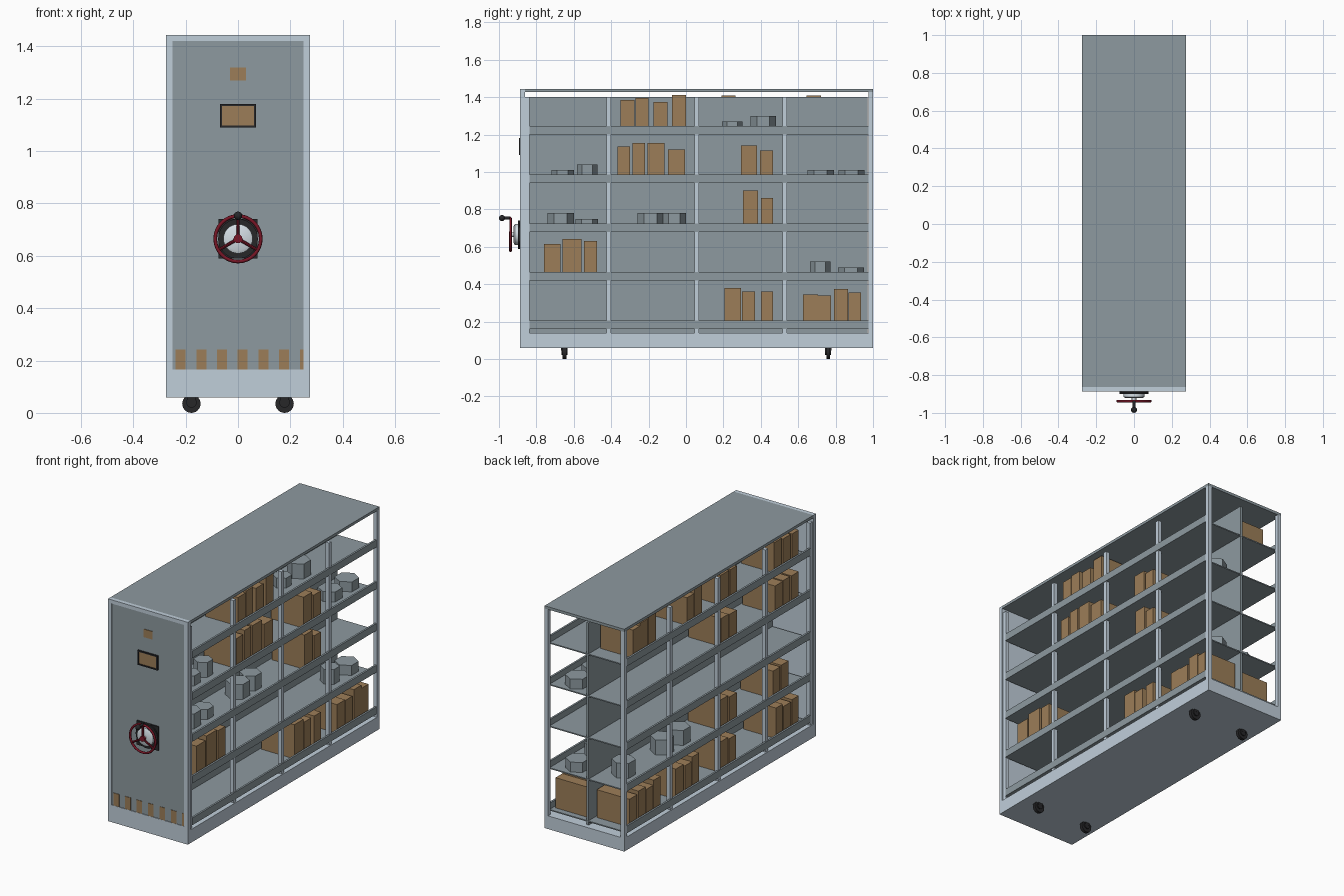
import bpy, bmesh, math, random
from mathutils import Matrix, Vector

if "Cube" in bpy.data.objects:
    bpy.data.objects.remove(bpy.data.objects["Cube"])

random.seed(4)


def material(name, rgb):
    m = bpy.data.materials.new(name)
    m.diffuse_color = (*rgb, 1)
    m.use_nodes = True
    m.node_tree.nodes["Principled BSDF"].inputs["Base Color"].default_value = m.diffuse_color
    return m


STEEL = material("light_steel", (0.53, 0.62, 0.70))
GREY = material("mid_grey", (0.268, 0.322, 0.35))
CARD = material("cardboard_brown", (0.335, 0.208, 0.098))
BLACK = material("black", (0.02, 0.02, 0.022))
RED = material("dark_red", (0.19, 0.008, 0.02))
SILVER = material("silver", (0.66, 0.73, 0.78))


def add_box(bm, x0, x1, y0, y1, z0, z1):
    mat = Matrix.Translation(((x0 + x1) / 2, (y0 + y1) / 2, (z0 + z1) / 2))
    mat = mat @ Matrix.Diagonal((x1 - x0, y1 - y0, z1 - z0, 1))
    bmesh.ops.create_cube(bm, size=1, matrix=mat)


def add_cyl(bm, centre, axis, r, depth, seg, r2=None):
    rot = Vector((0, 0, 1)).rotation_difference(Vector(axis)).to_matrix().to_4x4()
    bmesh.ops.create_cone(bm, cap_ends=True, segments=seg, radius1=r,
                          radius2=r if r2 is None else r2, depth=depth,
                          matrix=Matrix.Translation(centre) @ rot)


def finish(bm, name, mat, smooth=False):
    me = bpy.data.meshes.new(name)
    bm.to_mesh(me)
    bm.free()
    me.materials.append(mat)
    ob = bpy.data.objects.new(name, me)
    bpy.context.collection.objects.link(ob)
    if smooth:
        bpy.context.view_layer.objects.active = ob
        ob.select_set(True)
        bpy.ops.object.shade_smooth_by_angle(angle=math.radians(35))
        ob.select_set(False)
    return ob


def boxes(name, mat, dims):
    bm = bmesh.new()
    for d in dims:
        add_box(bm, *d)
    return finish(bm, name, mat)


def both(x0, x1, *rest):
    """The same block on the right and left side."""
    return [(x0, x1, *rest), (-x1, -x0, *rest)]


# Carcass: base, front end frame, rear posts and roof
FY = -0.887
TOP = 1.443
boxes("base", STEEL, [(-0.275, 0.275, FY, 1.0, 0.058, 0.14)])
boxes("front_frame", STEEL,
      both(0.25, 0.275, FY, -0.862, 0.14, TOP)
      + [(-0.25, 0.25, FY, -0.862, 1.42, TOP),
         (-0.25, 0.25, FY, -0.862, 0.14, 0.165),
         (-0.25, 0.25, -0.877, -0.862, 0.165, 1.42)])
boxes("front_panel", GREY, [(-0.25, 0.25, -0.883, -0.877, 0.165, 1.42)])
boxes("rear_posts", STEEL, both(0.25, 0.275, 0.975, 1.0, 0.14, 1.426))
boxes("roof", GREY, [(-0.275, 0.275, -0.862, 1.0, 1.426, TOP)])

# Racking: uprights, centre divider, shelves and edge beams
uprights = []
for y in (-0.85, -0.413, 0.057, 0.527):
    uprights += both(0.244, 0.268, y - 0.012, y + 0.012, 0.14, 1.40)
boxes("uprights", STEEL, uprights)
boxes("centre_divider", GREY, [(-0.008, 0.008, -0.84, 0.97, 0.14, 1.40)])
SHELF = [0.205, 0.465, 0.725, 0.985, 1.245]
FLOOR = [z - 0.038 for z in SHELF]
boxes("shelves", GREY, [(-0.26, 0.26, -0.84, 0.972, z - 0.007, z) for z in FLOOR])
beams = []
for z in SHELF:
    beams += both(0.26, 0.272, -0.838, 0.975, z - 0.045, z)
boxes("shelf_beams", GREY, beams)

# Boxes on the right side: per shelf, (front y, rear y, height above beam)
right = [
    [(.205, .295, .175), (.30, .37, .155), (.40, .465, .155), (.625, .705, .14),
     (.706, .775, .135), (.79, .865, .17), (.868, .935, .15)],
    [(-.76, -.67, .15), (-.66, -.56, .175), (-.545, -.475, .165)],
    [(.305, .385, .175), (.40, .465, .135)],
    [(-.365, -.30, .15), (-.285, -.22, .17), (-.205, -.115, .17), (-.095, -.005, .135),
     (.295, .38, .155), (.395, .465, .13)],
    [(-.35, -.275, .14), (-.27, -.20, .15), (-.175, -.10, .13), (-.075, 0, .165)],
]
stock = [(0.02, 0.245, a, b, f, z + h)
         for z, f, row in zip(SHELF, FLOOR, right) for a, b, h in row]
# Boxes on the left side: per shelf, (start y, number)
left = [[(.60, 4), (.22, 3), (-.14, 2), (-.76, 3)], [(-.15, 2), (-.66, 2)], [],
        [(-.15, 2), (-.76, 3)], [(.645, 3), (.19, 2), (-.15, 2), (-.76, 3)]]
for z, f, row in zip(SHELF, FLOOR, left):
    for y, n in row:
        for k in range(n):
            w = random.uniform(0.065, 0.08)
            h = 0.163 if k == 0 and y > 0 else random.uniform(0.13, 0.154)
            stock.append((-0.245, -0.02, y, y + w, f, z + h))
            y += w + random.uniform(0.003, 0.014)
boxes("storage_boxes", CARD, stock)

# Stacks of six-sided cans: (shelf, centre y, radius, side, number in stack)
bm = bmesh.new()
cans = [(4, .247, .055, 1, 2), (4, .413, .068, 1, 3),
        (3, -.66, .06, 1, 2), (3, -.528, .055, 1, 3), (3, .72, .07, 1, 2), (3, .885, .07, 1, 2),
        (2, -.67, .07, 1, 3), (2, -.53, .06, 1, 2), (2, -.19, .07, 1, 3), (2, -.062, .062, 1, 3),
        (1, .718, .055, 1, 3), (1, .883, .069, 1, 2),
        (1, .80, .068, -1, 3), (1, .42, .068, -1, 3), (1, .26, .068, -1, 3)]
for s, y, r, side, n in cans:
    for k in range(n):
        bmesh.ops.create_cone(
            bm, cap_ends=True, segments=6, radius1=r, radius2=r, depth=0.031,
            matrix=Matrix.Translation((side * 0.13, y, FLOOR[s] + 0.0155 + k * 0.031)))
finish(bm, "storage_cans", GREY)

# Painted stripes, small sign and label holder on the front
stripes = [(-0.238 + i * 0.079, min(-0.2 + i * 0.079, 0.25), -0.886, -0.882, 0.165, 0.243)
           for i in range(7)]
boxes("warning_stripes", CARD, stripes)
boxes("small_sign", CARD, [(-0.03, 0.03, -0.887, -0.882, 1.27, 1.32)])
boxes("label", CARD, [(-0.062, 0.062, -0.889, -0.882, 1.098, 1.172)])
boxes("label_frame", BLACK,
      both(0.061, 0.069, -0.893, -0.882, 1.09, 1.18)
      + [(-0.069, 0.069, -0.893, -0.882, a, a + 0.008) for a in (1.09, 1.172)])

# Handwheel: back plate, bearing, rim, spokes, hub and knob
HZ = 0.665
bm = bmesh.new()
add_box(bm, -0.075, 0.075, -0.891, -0.882, HZ - 0.075, HZ + 0.075)
add_cyl(bm, (0, -0.893, HZ), (0, -1, 0), 0.076, 0.012, 32)
finish(bm, "handwheel_plate", BLACK, True)
bm = bmesh.new()
add_cyl(bm, (0, -0.905, HZ), (0, -1, 0), 0.056, 0.02, 32)
add_cyl(bm, (0, -0.918, HZ), (0, -1, 0), 0.056, 0.006, 32, 0.045)
add_cyl(bm, (0, -0.93, HZ), (0, -1, 0), 0.012, 0.03, 16)
finish(bm, "handwheel_bearing", SILVER, True)

bpy.ops.mesh.primitive_torus_add(location=(0, -0.938, HZ), rotation=(math.pi / 2, 0, 0),
                                 major_radius=0.087, minor_radius=0.007,
                                 major_segments=32, minor_segments=8)
rim = bpy.context.object
rim.name = "handwheel_rim"
rim.data.materials.append(RED)
bpy.ops.object.shade_smooth_by_angle(angle=math.radians(60))
rim.select_set(False)

bm = bmesh.new()
add_cyl(bm, (0, -0.938, HZ), (0, -1, 0), 0.017, 0.014, 16)
for i in range(3):
    a = math.radians(90 + 120 * i)
    d = Vector((math.cos(a), 0, math.sin(a)))
    add_cyl(bm, Vector((0, -0.938, HZ)) + d * 0.045, d, 0.006, 0.082, 8)
finish(bm, "handwheel_spokes", RED, True)
bm = bmesh.new()
add_cyl(bm, (0, -0.96, HZ + 0.088), (0, -1, 0), 0.008, 0.045, 12)
bmesh.ops.create_uvsphere(bm, u_segments=16, v_segments=10, radius=0.016,
                          matrix=Matrix.Translation((0, -0.984, HZ + 0.088)))
finish(bm, "handwheel_knob", BLACK, True)

# Track wheels rolling sideways
for x in (-0.178, 0.178):
    for y in (-0.65, 0.76):
        bm = bmesh.new()
        add_cyl(bm, (x, y, 0.035), (0, 1, 0), 0.035, 0.02, 24)
        add_cyl(bm, (x, y, 0.04), (0, 1, 0), 0.02, 0.032, 16)
        add_box(bm, x - 0.016, x + 0.016, y - 0.017, y + 0.017, 0.045, 0.06)
        finish(bm, "track_wheel", BLACK, True)
